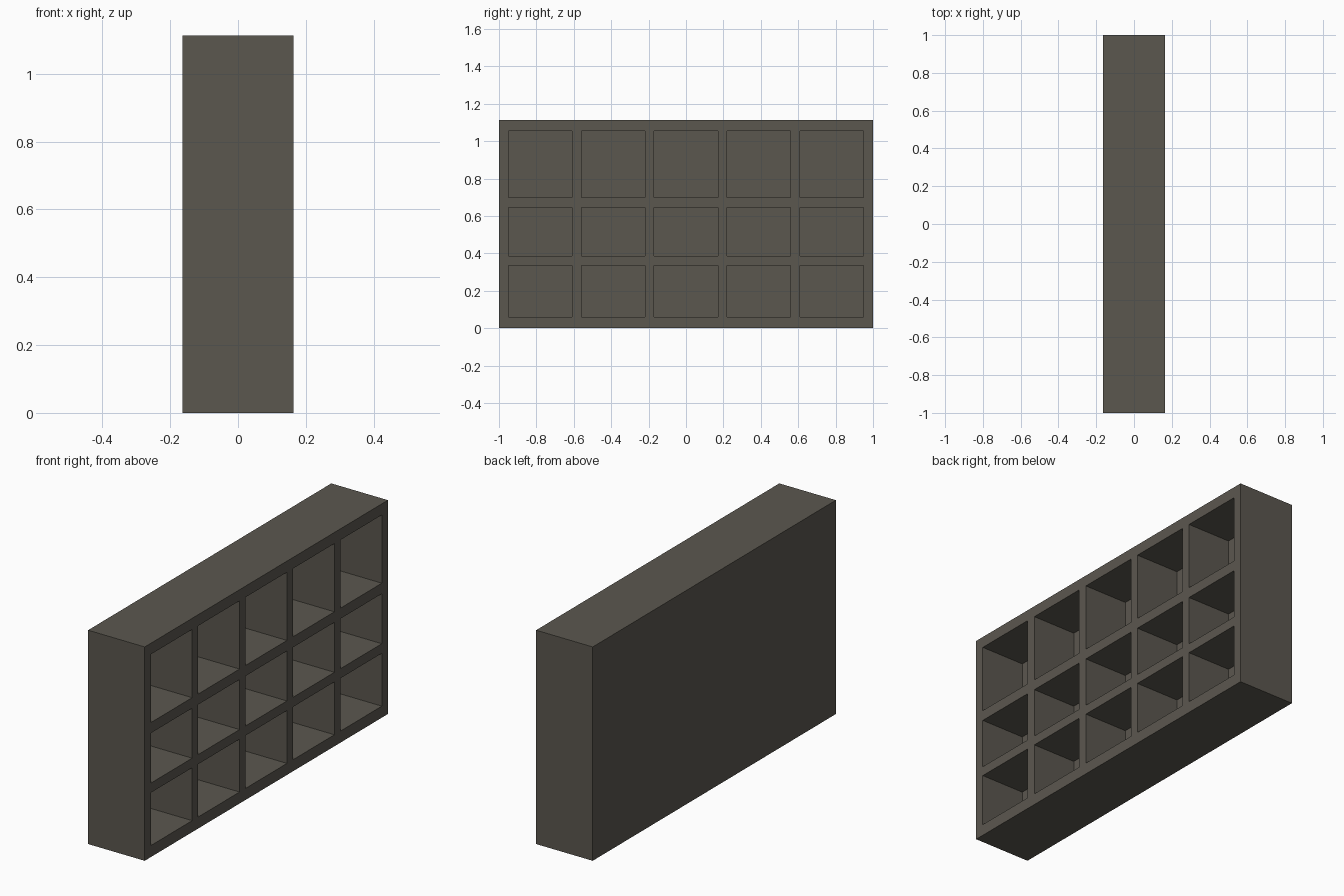
import bpy
import bmesh
from mathutils import Matrix, Vector

if "Cube" in bpy.data.objects:
    bpy.data.objects.remove(bpy.data.objects["Cube"])

X0, X1 = -0.163, 0.163      # back and open face
BACK = -0.088               # front of the back panel
H = 1.113
COLS = [(-0.95, -0.61), (-0.56, -0.22), (-0.17, 0.17), (0.22, 0.56), (0.61, 0.95)]
ROWS = [(0.06, 0.335), (0.385, 0.645), (0.70, 1.055)]

mat = bpy.data.materials.new("dark olive grey")
mat.diffuse_color = (0.105, 0.095, 0.078, 1)
mat.use_nodes = True
mat.node_tree.nodes["Principled BSDF"].inputs["Base Color"].default_value = mat.diffuse_color

# Grid lines of the open face, alternating frame and cell
ys = [-1.0] + [v for c in COLS for v in c] + [1.0]
zs = [0.0] + [v for r in ROWS for v in r] + [H]

# Solid cabinet block whose front is a grid with the cells pushed in
bm = bmesh.new()
grid = [[bm.verts.new((X1, y, z)) for z in zs] for y in ys]
cells = []
for i in range(len(ys) - 1):
    for j in range(len(zs) - 1):
        f = bm.faces.new((grid[i][j], grid[i + 1][j], grid[i + 1][j + 1], grid[i][j + 1]))
        if i % 2 and j % 2:
            cells.append(f)

# Outer sides and back, extruded from the border
border = [e for e in bm.edges if e.is_boundary]
ext = bmesh.ops.extrude_edge_only(bm, edges=border)["geom"]
for v in ext:
    if isinstance(v, bmesh.types.BMVert):
        v.co.x = X0
bmesh.ops.holes_fill(bm, edges=[e for e in bm.edges if e.is_boundary], sides=0)

# Pigeonholes
for f in cells:
    new = bmesh.ops.extrude_discrete_faces(bm, faces=[f])["faces"][0]
    bmesh.ops.translate(bm, verts=new.verts, vec=Vector((BACK - X1, 0, 0)))

bmesh.ops.recalc_face_normals(bm, faces=bm.faces)
# Merge the coplanar grid into clean faces
bmesh.ops.dissolve_limit(bm, angle_limit=0.01, verts=bm.verts, edges=bm.edges)

me = bpy.data.meshes.new("shelf_cabinet")
bm.to_mesh(me)
bm.free()
me.materials.append(mat)
ob = bpy.data.objects.new("shelf_cabinet", me)
bpy.context.collection.objects.link(ob)
